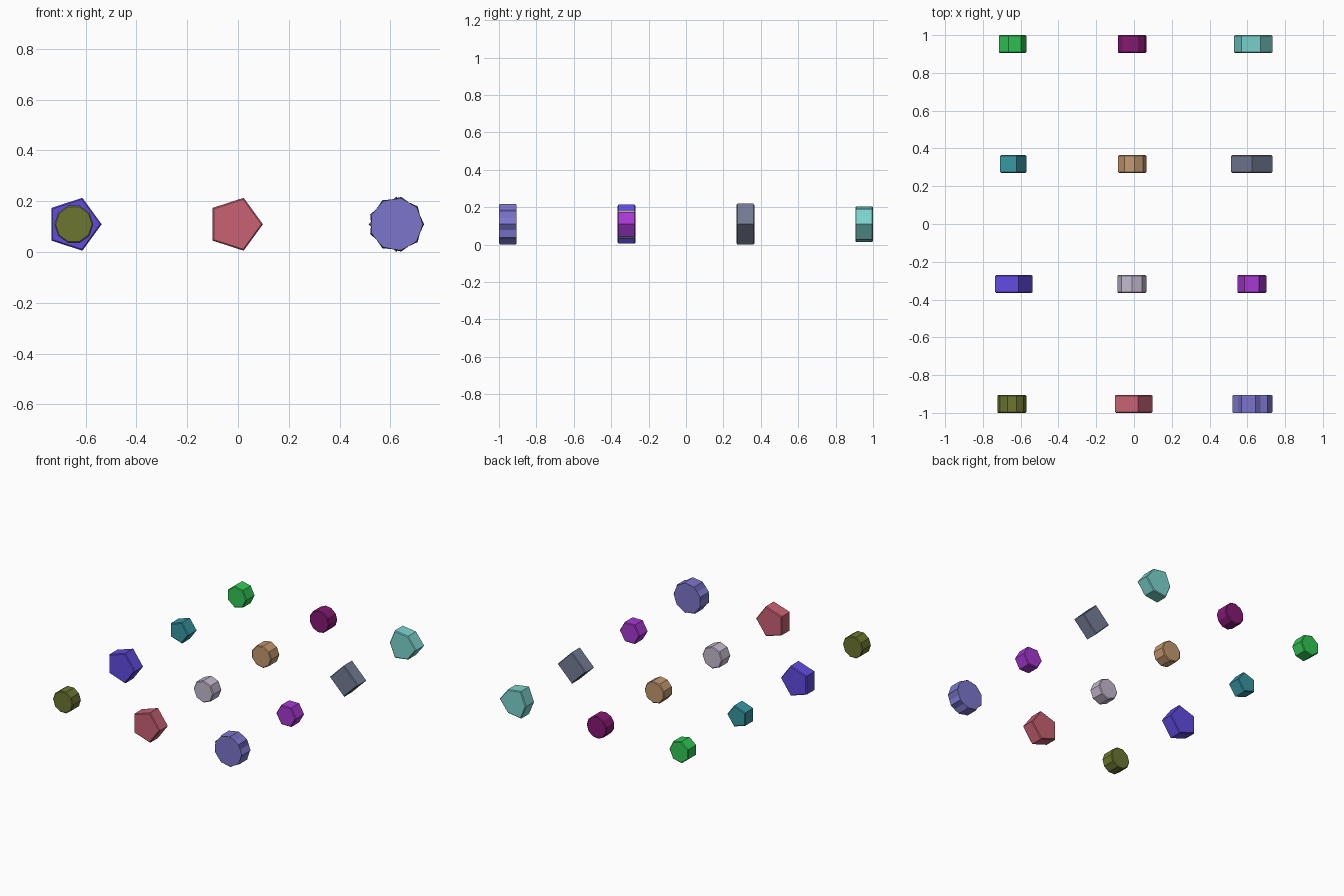
import bpy, bmesh
from math import cos, sin, pi

if "Cube" in bpy.data.objects:
    bpy.data.objects.remove(bpy.data.objects["Cube"])

R, SMALL, DEPTH, PITCH = 0.1095, 0.0767, 0.095, 0.635
X0, Y0 = 0.0115, 0.9525


def prism(name, col, row, sides, radius, color, inner=None):
    """Upright polygon or star tile, axis along y, one corner pointing to +x."""
    cx, cy = (col - 1) * PITCH - X0, -Y0 + row * PITCH
    n = sides * 2 if inner else sides
    bm = bmesh.new()
    rings = []
    for y in (-DEPTH / 2, DEPTH / 2):
        ring = []
        for i in range(n):
            r = radius * inner if inner and i % 2 else radius
            a = 2 * pi * i / n
            ring.append(bm.verts.new((r * cos(a), y, r * sin(a))))
        rings.append(ring)
    front, back = rings
    caps = [bm.faces.new(front), bm.faces.new(back[::-1])]
    for i in range(n):
        j = (i + 1) % n
        bm.faces.new((front[i], back[i], back[j], front[j]))
    # small chamfer round both caps
    rim = [e for f in caps for e in f.edges]
    bmesh.ops.bevel(bm, geom=rim, offset=0.005, segments=1, affect='EDGES')
    bmesh.ops.recalc_face_normals(bm, faces=bm.faces[:])
    me = bpy.data.meshes.new(name)
    bm.to_mesh(me)
    bm.free()
    ob = bpy.data.objects.new(name, me)
    ob.location = (cx, cy, R)
    bpy.context.collection.objects.link(ob)
    mat = bpy.data.materials.new(name + "_color")
    mat.diffuse_color = (*color, 1)
    mat.use_nodes = True
    mat.node_tree.nodes["Principled BSDF"].inputs["Base Color"].default_value = mat.diffuse_color
    me.materials.append(mat)


# front row
prism("olive_decagon", 0, 0, 10, SMALL, (0.15, 0.18, 0.03))
prism("pink_pentagon", 1, 0, 5, R, (0.58, 0.12, 0.17))
prism("lavender_star", 2, 0, 9, R, (0.20, 0.18, 0.60), 0.86)
# second row
prism("blue_pentagon", 0, 1, 5, R, (0.12, 0.07, 0.75))
prism("pale_octagon", 1, 1, 8, SMALL, (0.56, 0.49, 0.62))
prism("purple_hexagon", 2, 1, 6, SMALL, (0.38, 0.04, 0.65))
# third row
prism("teal_pentagon", 0, 2, 5, SMALL, (0.04, 0.31, 0.36))
prism("tan_nonagon", 1, 2, 9, SMALL, (0.55, 0.32, 0.16))
prism("slate_square", 2, 2, 4, R, (0.18, 0.21, 0.31))
# back row
prism("green_heptagon", 0, 3, 7, SMALL, (0.03, 0.58, 0.09))
prism("maroon_polygon", 1, 3, 11, SMALL, (0.24, 0.01, 0.17))
prism("aqua_three_point", 2, 3, 3, R, (0.20, 0.66, 0.62), 0.855)
